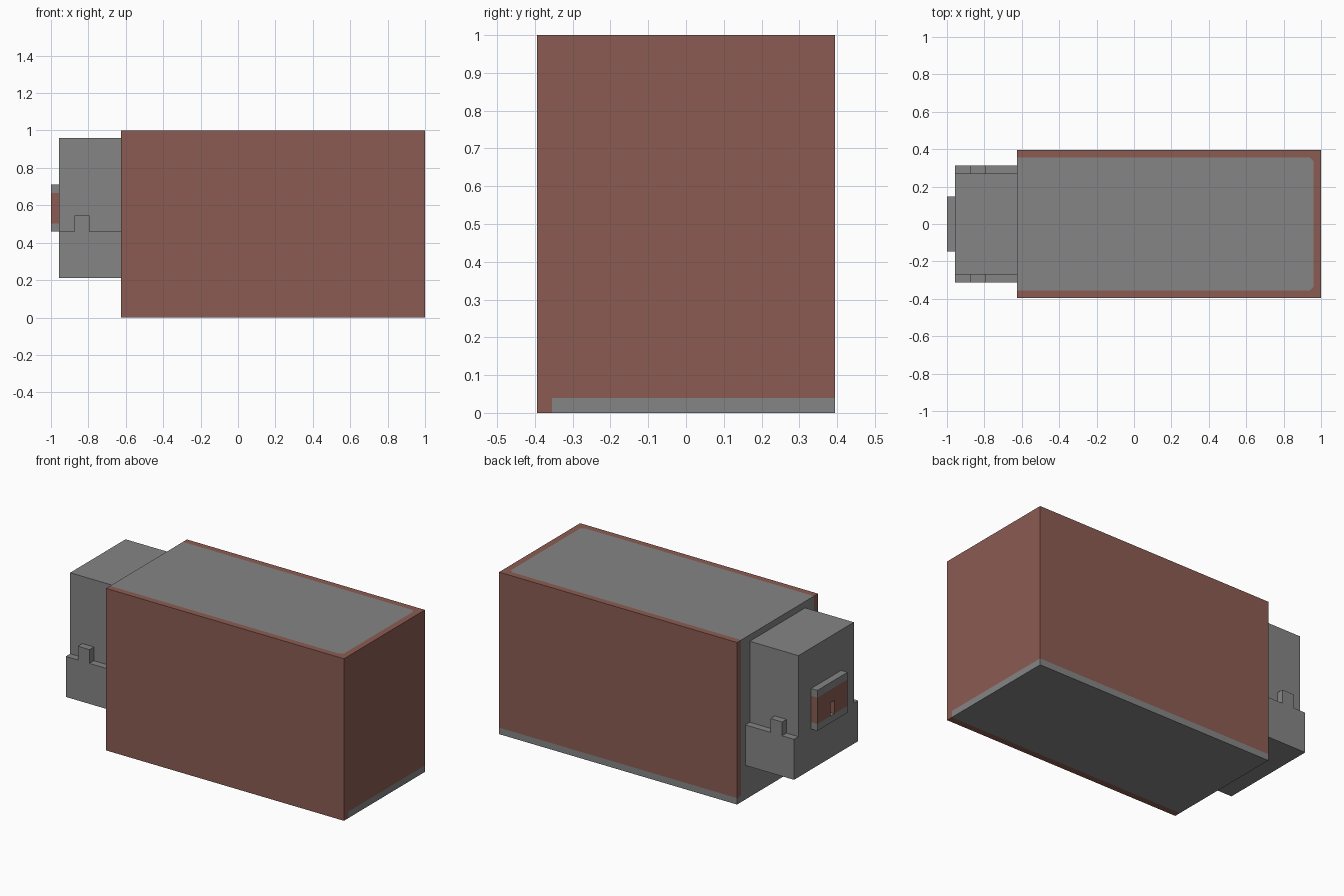
import bpy
import bmesh
from mathutils import Vector

cube = bpy.data.objects.get("Cube")
if cube:
    bpy.data.objects.remove(cube, do_unlink=True)


def make_material(name, rgb):
    mat = bpy.data.materials.new(name)
    mat.use_nodes = True
    colour = (*rgb, 1.0)
    mat.diffuse_color = colour
    mat.node_tree.nodes["Principled BSDF"].inputs["Base Color"].default_value = colour
    return mat


GREY = make_material("plain grey", (0.235, 0.235, 0.235))
BROWN = make_material("label brown", (0.258, 0.107, 0.084))


def finish(name, bm, *mats):
    bmesh.ops.recalc_face_normals(bm, faces=bm.faces)
    mesh = bpy.data.meshes.new(name)
    bm.to_mesh(mesh)
    bm.free()
    for mat in mats:
        mesh.materials.append(mat)
    obj = bpy.data.objects.new(name, mesh)
    bpy.context.collection.objects.link(obj)
    return obj


def prism(name, points, offset, mat):
    """Extrude a flat outline of 3D points along an offset."""
    bm = bmesh.new()
    face = bm.faces.new([bm.verts.new(p) for p in points])
    new = bmesh.ops.extrude_face_region(bm, geom=[face], use_keep_orig=True)["geom"]
    verts = [g for g in new if isinstance(g, bmesh.types.BMVert)]
    bmesh.ops.translate(bm, verts=verts, vec=Vector(offset))
    return finish(name, bm, mat)


def box(name, x, y, z, mat):
    outline = [(x[0], y[0], z[0]), (x[1], y[0], z[0]), (x[1], y[1], z[0]), (x[0], y[1], z[0])]
    return prism(name, outline, (0, 0, z[1] - z[0]), mat)


# Main case: a plain box whose wrap-around label is cut into its faces
BACK, END, HALF, RIM = -0.625, 1.0, 0.395, 0.04
EDGE = HALF - RIM
CORNER = END - RIM + EDGE - 0.02

bm = bmesh.new()
bmesh.ops.create_cube(bm, size=1)
for v in bm.verts:
    v.co = (END if v.co.x > 0 else BACK, 2 * HALF * v.co.y, v.co.z + 0.5)
cuts = [
    ((0, EDGE, 0), (0, 1, 0)),
    ((0, -EDGE, 0), (0, 1, 0)),
    ((END - RIM, 0, 0), (1, 0, 0)),
    ((0, 0, RIM), (0, 0, 1)),
    ((CORNER, 0, 0), (1, 1, 0)),
    ((CORNER, 0, 0), (1, -1, 0)),
]
for point, normal in cuts:
    geom = bm.verts[:] + bm.edges[:] + bm.faces[:]
    bmesh.ops.bisect_plane(bm, geom=geom, plane_co=point, plane_no=normal)
bm.normal_update()


def is_label(face):
    c, n = face.calc_center_median(), face.normal
    if n.z > 0.5:
        return abs(c.y) > EDGE or c.x > END - RIM or c.x + abs(c.y) > CORNER
    if c.y < -EDGE:
        return True
    if n.z < -0.5 or c.z < RIM:
        return False
    return n.x > -0.5 or c.y > EDGE


for f in bm.faces:
    f.material_index = int(is_label(f))
finish("main_case", bm, GREY, BROWN)

# Connector block behind the case
REAR = -0.957
box("connector_block", (REAR, BACK), (-0.27, 0.27), (0.21, 0.96), GREY)

# Side cheeks with an upright tab, one on each side
cheek = [(REAR, 0.21), (BACK, 0.21), (BACK, 0.46), (-0.795, 0.46),
         (-0.795, 0.545), (-0.875, 0.545), (-0.875, 0.46), (REAR, 0.46)]
for side, sign in (("left", -1), ("right", 1)):
    prism("cheek_" + ("front" if sign < 0 else "back"),
          [(x, sign * 0.27, z) for x, z in cheek], (0, sign * 0.043, 0), GREY)

# Latch plate: grey rails with a slotted brown band between them
LATCH = 0.147
for name, z in (("latch_lower_rail", (0.46, 0.503)), ("latch_upper_rail", (0.665, 0.71))):
    box(name, (-1, REAR), (-LATCH, LATCH), z, GREY)
band = [(-LATCH, 0.503), (-0.018, 0.503), (-0.018, 0.585), (0.018, 0.585),
        (0.018, 0.503), (LATCH, 0.503), (LATCH, 0.665), (-LATCH, 0.665)]
prism("latch_band", [(-1, y, z) for y, z in band], (REAR + 1, 0, 0), BROWN)
